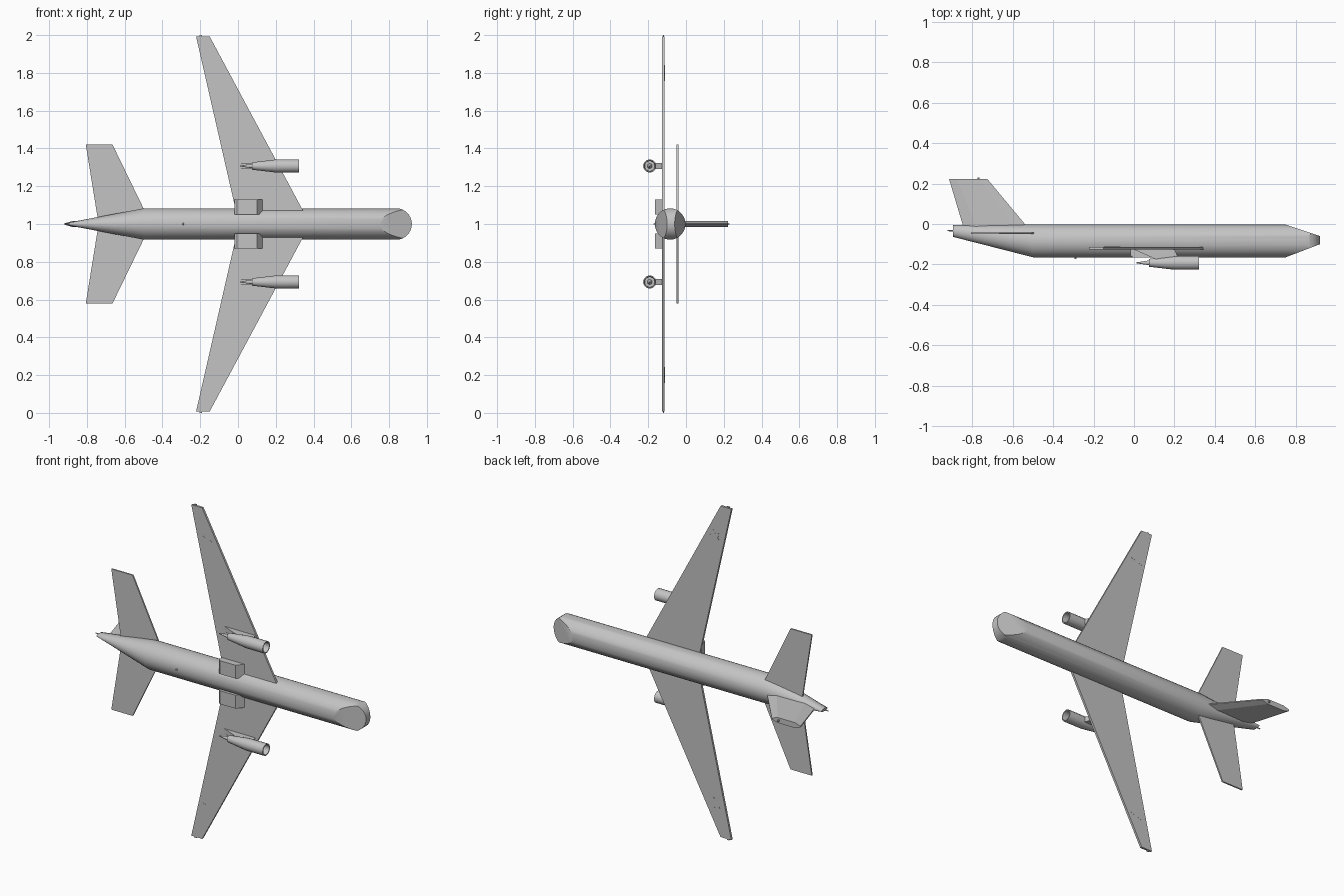
import bpy, bmesh, math
from mathutils import Vector

if "Cube" in bpy.data.objects:
    bpy.data.objects.remove(bpy.data.objects["Cube"])

grey = bpy.data.materials.new("light_grey")
grey.diffuse_color = (0.55, 0.55, 0.55, 1)
grey.use_nodes = True
grey.node_tree.nodes["Principled BSDF"].inputs["Base Color"].default_value = grey.diffuse_color


def finish(name, bm, smooth=False):
    bmesh.ops.recalc_face_normals(bm, faces=bm.faces)
    me = bpy.data.meshes.new(name)
    bm.to_mesh(me)
    bm.free()
    me.materials.append(grey)
    ob = bpy.data.objects.new(name, me)
    bpy.context.collection.objects.link(ob)
    if smooth:
        bpy.ops.object.select_all(action='DESELECT')
        ob.select_set(True)
        bpy.context.view_layer.objects.active = ob
        bpy.ops.object.shade_smooth_by_angle(angle=math.radians(28))
    return ob


def loft(rings):
    """Skin a list of closed rings and cap both ends."""
    bm = bmesh.new()
    vs = [[bm.verts.new(p) for p in r] for r in rings]
    n = len(vs[0])
    for a, b in zip(vs, vs[1:]):
        for i in range(n):
            j = (i + 1) % n
            bm.faces.new((a[i], a[j], b[j], b[i]))
    bm.faces.new(vs[0])
    bm.faces.new(vs[-1])
    return bm


def ring(x, y, z, ry, rz, n):
    return [(x, y + ry * math.cos(2 * math.pi * (i + .5) / n),
             z + rz * math.sin(2 * math.pi * (i + .5) / n)) for i in range(n)]


def plate(name, pts, y0, y1):
    """Flat slab with an outline in x, z."""
    return finish(name, loft([[(x, y, z) for x, z in pts] for y in (y0, y1)]))


# Fuselage: tube with tapered tail, nose cut to a rounded chisel
bm = loft([ring(x, y, 1, ry, rz, 32) for x, y, ry, rz in (
    (-0.895, -0.035, 0.029, 0.008),
    (-0.50, -0.084, 0.081, 0.083),
    (0.95, -0.084, 0.081, 0.083))])
cuts = [((0.75, -0.165, 1), (0.065, -0.17, 0)),
        ((0.75, -0.003, 1), (0.057, 0.17, 0))]
for i in range(-8, 9):
    a = math.radians(i * 10)
    d = (math.cos(a), 0, math.sin(a))
    cuts.append(((0.837 + 0.083 * d[0], 0, 1 + 0.083 * d[2]), d))
for co, no in cuts:
    res = bmesh.ops.bisect_plane(bm, geom=bm.verts[:] + bm.edges[:] + bm.faces[:],
                                 plane_co=co, plane_no=Vector(no).normalized(),
                                 clear_outer=True, dist=1e-6)
    rim = [e for e in bm.edges if e.is_boundary]
    if rim:
        bmesh.ops.holes_fill(bm, edges=rim, sides=0)
finish("fuselage", bm, True)


# Tail fin with bevelled leading and trailing edges
def fin_ring(x0, x1, y):
    c, t = x1 - x0, 0.016
    return [(x0, y, 1 - .004), (x0 + .2 * c, y, 1 - t), (x1 - .2 * c, y, 1 - t),
            (x1, y, 1 - .003), (x1, y, 1 + .003), (x1 - .2 * c, y, 1 + t),
            (x0 + .2 * c, y, 1 + t), (x0, y, 1 + .004)]


finish("tail_fin", loft([fin_ring(-0.845, -0.53, -0.012),
                         fin_ring(-0.915, -0.725, 0.222)]))
finish("fin_light", loft([ring(-0.775, 0.224, 1, .006, .006, 8),
                          ring(-0.765, 0.224, 1, .006, .006, 8)]))

# Tail probe and belly aerial
finish("tail_probe", loft([ring(-0.922, -0.033, 1, .003, .003, 6),
                           ring(-0.88, -0.033, 1, .005, .005, 6)]))
finish("belly_aerial", loft([ring(-0.295, -0.166, 1, .008, .005, 6),
                             ring(-0.285, -0.166, 1, .008, .005, 6)]))

for side, s in (("upper", 1), ("lower", -1)):
    def m(pts):
        return [(x, 1 + s * z) for x, z in pts]

    # Main wing and its tip light
    plate(side + "_wing", m([(0.382, 0), (-0.15, 0.993), (-0.222, 0.993), (0.005, 0)]),
          -0.126, -0.113)
    plate(side + "_tip_light", m([(-0.205, 0.99), (-0.19, 0.99), (-0.19, 1.0), (-0.205, 1.0)]),
          -0.123, -0.116)
    # Star panels barely raised on both wing faces
    star = [(-0.112 + r * math.cos(a), 0.8 + r * math.sin(a)) for r, a in
            ((0.045 if i % 2 == 0 else 0.018, math.pi * i / 5) for i in range(10))]
    plate(side + "_star_top", m(star), -0.114, -0.1122)
    plate(side + "_star_bottom", m(star), -0.1268, -0.125)
    # Tailplane
    plate(side + "_tailplane", m([(-0.46, 0), (-0.665, 0.422), (-0.806, 0.422), (-0.738, 0)]),
          -0.05, -0.041)

    # Landing gear box with sloping front
    prof = [(-0.018, -0.12), (0.04 + 0.095, -0.12), (0.10, -0.165), (-0.005, -0.165),
            (-0.018, -0.155)]
    finish(side + "_gear_box", loft([[(x, y, 1 + s * z) for x, y in prof]
                                     for z in (0.05, 0.13)]))

    # Engine nacelle with hollow intake and tail spike
    ze = 1 + s * 0.307
    finish(side + "_engine", loft([ring(x, -0.192, ze, r, r, 16) for x, r in (
        (0.01, .002), (0.075, .012), (0.075, .02), (0.20, .035), (0.322, .035),
        (0.322, .029), (0.26, .026))]), True)
    finish(side + "_intake_cone", loft([ring(0.258, -0.192, ze, .014, .014, 12),
                                        ring(0.30, -0.192, ze, .001, .001, 12)]), True)
    # Engine pylon
    prof = [(-0.01, -0.122), (0.20, -0.122), (0.22, -0.17), (0.11, -0.175)]
    finish(side + "_pylon", loft([[(x, y, ze + z) for x, y in prof]
                                  for z in (-0.015, 0.015)]))
